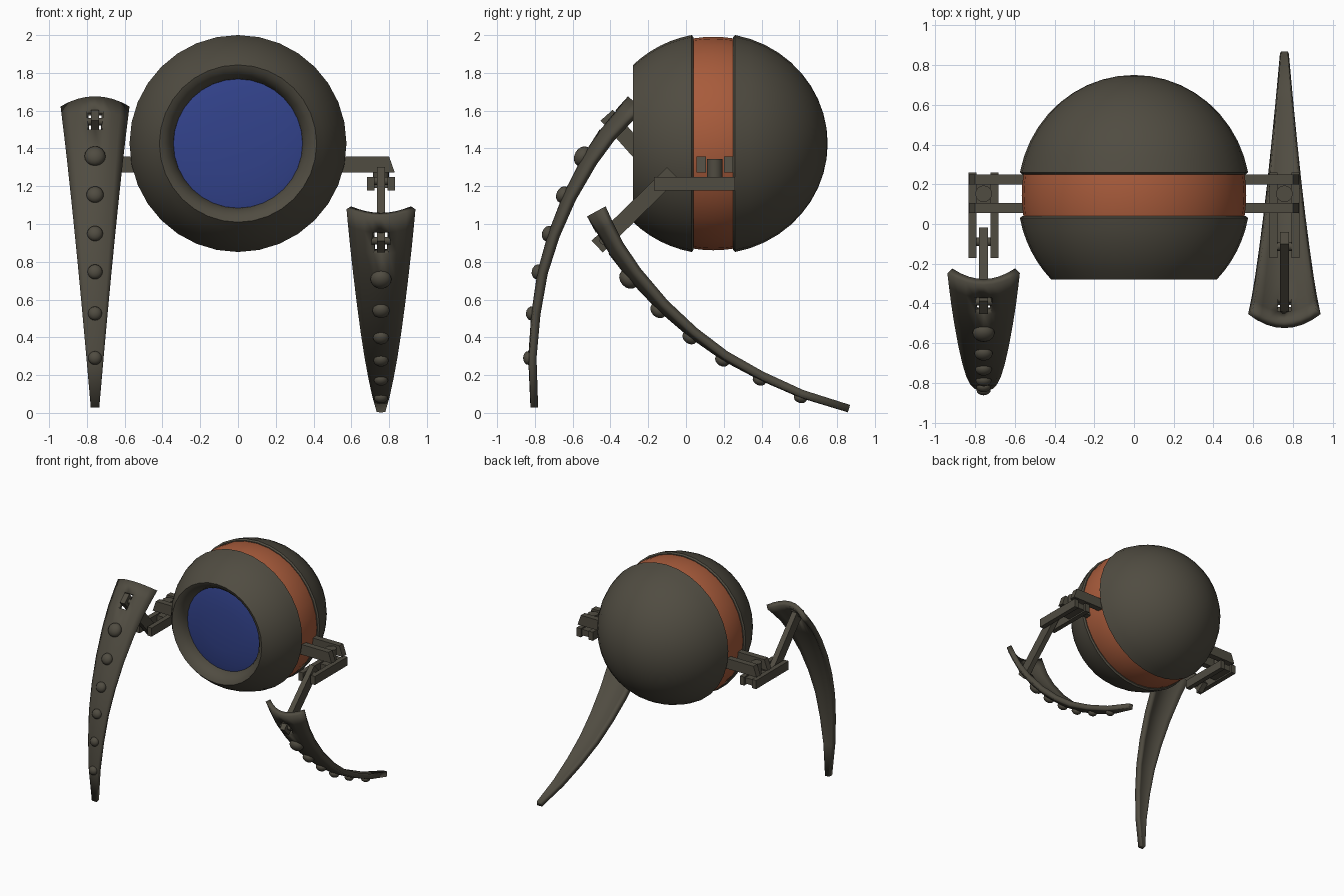
import bpy, bmesh
from math import radians, pi, sin, cos, sqrt, atan2
from mathutils import Vector, Matrix

if "Cube" in bpy.data.objects:
    bpy.data.objects.remove(bpy.data.objects["Cube"])


def material(name, rgb):
    m = bpy.data.materials.new(name)
    m.use_nodes = True
    m.diffuse_color = (*rgb, 1)
    m.node_tree.nodes["Principled BSDF"].inputs["Base Color"].default_value = (*rgb, 1)
    return m


METAL = material("dark bronze", (0.08, 0.072, 0.053))
ORANGE = material("burnt orange", (0.39, 0.105, 0.044))
BLUE = material("lens blue", (0.032, 0.055, 0.26))

CY, CZ = 0.145, 1.426       # body centre
RAD, DEPTH = 0.585, 0.605   # body radius and half depth


def finish(bm, name, mat, smooth=None):
    mesh = bpy.data.meshes.new(name)
    bm.to_mesh(mesh)
    bm.free()
    ob = bpy.data.objects.new(name, mesh)
    bpy.context.collection.objects.link(ob)
    mesh.materials.append(mat)
    if smooth:
        bpy.ops.object.select_all(action="DESELECT")
        ob.select_set(True)
        bpy.context.view_layer.objects.active = ob
        bpy.ops.object.shade_smooth_by_angle(angle=radians(smooth))
    return ob


def lathe(name, profile, mat, steps=32):
    """Spin (radius, y) points around the body's front-to-back axis."""
    bm = bmesh.new()
    vs = [bm.verts.new((0, y, CZ + r)) for r, y in profile]
    es = [bm.edges.new(p) for p in zip(vs, vs[1:])]
    bmesh.ops.spin(bm, geom=vs + es, cent=(0, 0, CZ), axis=(0, 1, 0),
                   angle=2 * pi, steps=steps)
    bmesh.ops.remove_doubles(bm, verts=bm.verts, dist=0.0005)
    bmesh.ops.recalc_face_normals(bm, faces=bm.faces)
    # make the outside face away from the body centre
    f = max(bm.faces, key=lambda f: (f.calc_center_median() - Vector((0, CY, CZ))).length)
    if f.normal.dot(f.calc_center_median() - Vector((0, CY, CZ))) < 0:
        bmesh.ops.reverse_faces(bm, faces=bm.faces)
    return finish(bm, name, mat, 35)


def arc(y0, y1, n, scale=1.0):
    """Points on the body's elliptical outline from y0 to y1."""
    a0, a1 = [atan2((y - CY) / DEPTH, sqrt(max(0, 1 - ((y - CY) / DEPTH) ** 2))) for y in (y0, y1)]
    angles = [a0 + (a1 - a0) * i / n for i in range(n + 1)]
    return [(RAD * scale * cos(a), CY + DEPTH * sin(a)) for a in angles]


def box(name, lo, hi, slant=0.0):
    """Box between two corners; slant pulls in the top of its outer x end."""
    lo, hi = Vector(lo), Vector(hi)
    bm = bmesh.new()
    bmesh.ops.create_cube(bm, size=1)
    for v in bm.verts:
        top_outer = v.co.z > 0 and v.co.x * (lo.x + hi.x) > 0
        for i in range(3):
            v.co[i] = (lo[i] + hi[i]) / 2 + v.co[i] * abs(hi[i] - lo[i])
        if top_outer:
            v.co.x -= slant if v.co.x > 0 else -slant
    return finish(bm, name, METAL)


def rod(name, centre, radius, length, axis):
    bm = bmesh.new()
    turn = Vector((0, 0, 1)).rotation_difference(Vector(axis)).to_matrix().to_4x4()
    bmesh.ops.create_cone(bm, cap_ends=True, segments=16, radius1=radius, radius2=radius,
                          depth=length, matrix=Matrix.Translation(centre) @ turn)
    return finish(bm, name, METAL, 35)


# Body: two metal caps with a slightly sunken orange band between them
lathe("rear_dome", [(0.5, 0.25), (0.563, 0.25)] + arc(0.26, CY + DEPTH, 10), METAL)
lathe("front_cowl", [(0.5, 0.04), (0.563, 0.04)] + arc(0.03, -0.28, 6)
      + [(0.388, -0.268), (0.36, -0.235), (0.345, -0.2), (0.338, -0.16)], METAL)
lathe("centre_band", arc(0.0, 0.29, 6, 0.966), ORANGE)
lathe("lens", [(0.345, -0.18), (0.3, -0.19), (0.17, -0.202), (0, -0.208)], BLUE)

# Claw outline: distance along the chord, bulge away from it
CLAW = [(0, 0), (0.09, 0.041), (0.21, 0.09), (0.375, 0.135), (0.6, 0.173), (0.82, 0.187),
        (1.03, 0.18), (1.25, 0.145), (1.48, 0.09), (1.727, 0)]
BUMPS = [0.056, 0.046, 0.042, 0.04, 0.037, 0.036]


def claw(label, x, tip, chord_angle):
    a = radians(chord_angle)
    along, out = Vector((0, cos(a), sin(a))), Vector((0, sin(a), -cos(a)))
    base = Vector((x, *tip))
    path = [base + along * s + out * n for s, n in CLAW]

    def normal(i):
        t = (path[min(i + 1, len(path) - 1)] - path[max(i - 1, 0)]).normalized()
        return Vector((0, t.z, -t.y))

    # curved tapering plate with a square slot near its upper end
    bm = bmesh.new()
    rows = []
    for i, (s, _) in enumerate(CLAW):
        half = 0.1825 - 0.16 * s / CLAW[-1][0]
        sag = 0.08 * (half / 0.1825) ** 2
        rows.append([bm.verts.new(path[i] + Vector((half * u, 0, 0)) - normal(i) * sag * u * u)
                     for u in [k / 4 for k in range(-4, 5)]])
    for i in range(len(rows) - 1):
        for j in range(8):
            if i == 1 and j in (3, 4):
                continue
            bm.faces.new((rows[i][j], rows[i][j + 1], rows[i + 1][j + 1], rows[i + 1][j]))
    bm.normal_update()
    bm.faces.ensure_lookup_table()
    if bm.faces[3].normal.dot(normal(0)) < 0:
        bmesh.ops.reverse_faces(bm, faces=bm.faces)
    ob = finish(bm, label + "_claw", METAL, 30)
    mod = ob.modifiers.new("thickness", "SOLIDIFY")
    mod.thickness = 0.04
    mod.offset = -1

    # row of flattened studs down the ridge
    bm = bmesh.new()
    for i, r in enumerate(BUMPS):
        n = normal(i + 3)
        frame = Matrix.Translation(path[i + 3]) @ n.to_track_quat("Z", "X").to_matrix().to_4x4()
        bmesh.ops.create_uvsphere(bm, u_segments=16, v_segments=8, radius=r,
                                  matrix=frame @ Matrix.Diagonal((1, 1, 0.75, 1)))
    finish(bm, label + "_claw_studs", METAL, 40)


def strut(label, x, start, end):
    p, q = Vector((x, *start)), Vector((x, *end))
    d = (q - p).normalized()
    bm = bmesh.new()
    frame = Matrix.Translation((p + q) / 2) @ Matrix.Rotation(atan2(d.z, d.y), 4, "X")
    bmesh.ops.create_cube(bm, size=1, matrix=frame @ Matrix.Diagonal((0.044, (q - p).length, 0.086, 1)))
    finish(bm, label + "_strut", METAL)
    rod(label + "_claw_pin", q - d * 0.045, 0.02, 0.1, (1, 0, 0))
    rod(label + "_elbow_pin", p + d * 0.06, 0.022, 0.14, (1, 0, 0))


# Arms: bracket, fork, strut and claw on each side
for side, label, s_from, s_to, tip, angle in (
        (-1, "right", (-0.05, 1.16), (-0.42, 1.576), (-0.307, 1.676), 252.6),
        (1, "left", (-0.07, 1.27), (-0.47, 0.88), (-0.524, 1.04), 323.1)):
    x = side * 0.757
    for y, place in ((0.08, "front"), (0.225, "rear")):
        box(f"{label}_{place}_bracket", (side * 0.5, y - 0.025, 1.272),
            (side * 0.83, y + 0.025, 1.357), 0.03)
    rod(label + "_shoulder_pivot", (x, 0.152, 1.275), 0.042, 0.14, (0, 0, 1))
    for dx, place in ((-0.055, "inner"), (0.055, "outer")):
        box(f"{label}_{place}_fork", (x + side * dx - 0.02, -0.17, 1.178),
            (x + side * dx + 0.02, 0.26, 1.272 - 0.022))
    box(label + "_fork_bridge", (x - 0.05, 0.06, 1.19), (x + 0.05, 0.245, 1.24))
    strut(label, x, s_from, s_to)
    claw(label, x, tip, angle)
